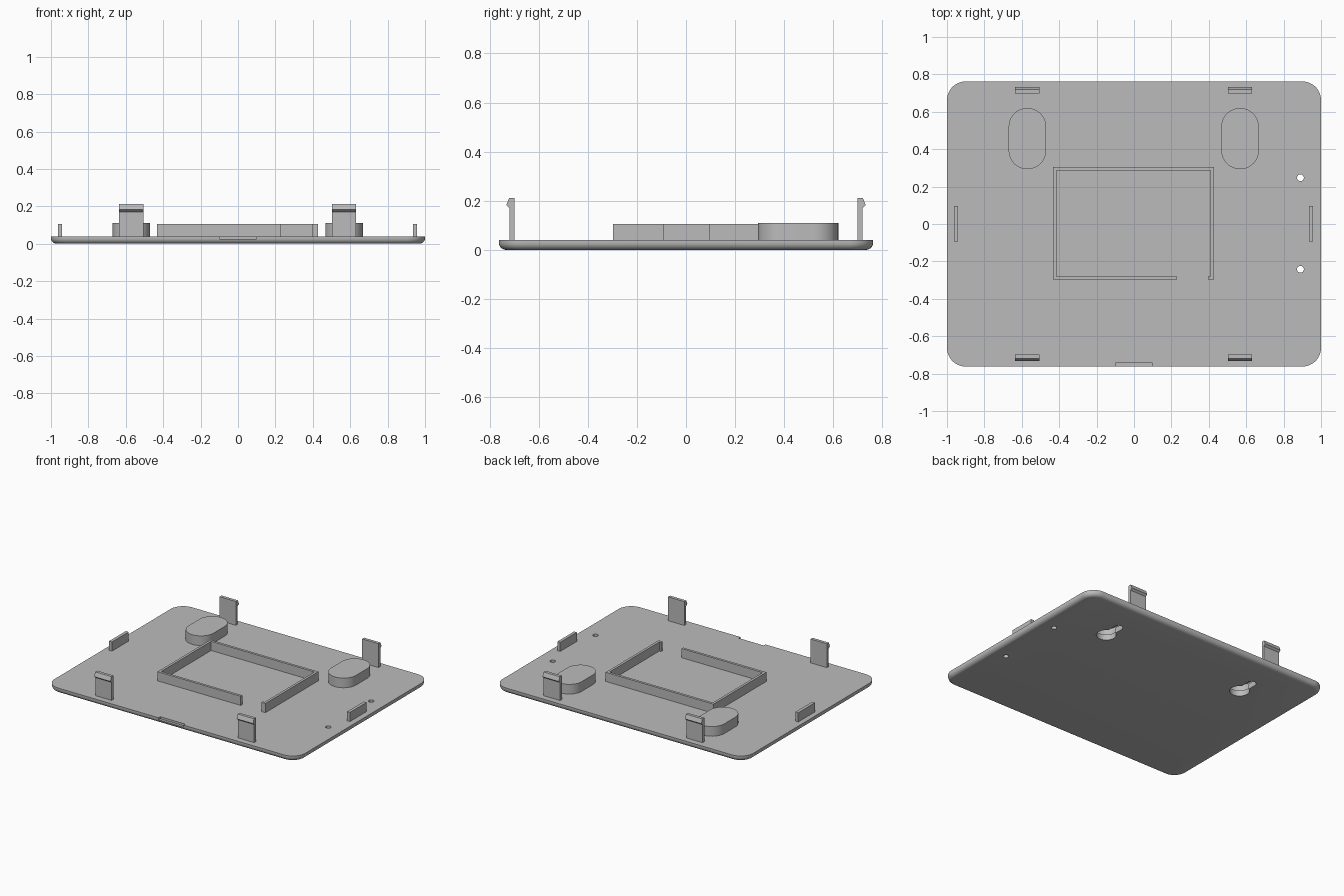
import bpy, bmesh
from math import sin, cos, pi, radians

if "Cube" in bpy.data.objects:
    bpy.data.objects.remove(bpy.data.objects["Cube"], do_unlink=True)

grey = bpy.data.materials.new("plain grey")
grey.use_nodes = True
grey.diffuse_color = (0.5, 0.5, 0.5, 1)
grey.node_tree.nodes["Principled BSDF"].inputs["Base Color"].default_value = (0.5, 0.5, 0.5, 1)

PLATE_TOP = 0.04


def loft(name, rings):
    """Skin a closed solid through rings of equal point count."""
    bm = bmesh.new()
    loops = [[bm.verts.new(p) for p in ring] for ring in rings]
    for low, high in zip(loops, loops[1:]):
        for i in range(len(low)):
            j = (i + 1) % len(low)
            bm.faces.new((low[i], low[j], high[j], high[i]))
    bm.faces.new(loops[0][::-1])
    bm.faces.new(loops[-1])
    bmesh.ops.recalc_face_normals(bm, faces=bm.faces)
    mesh = bpy.data.meshes.new(name)
    bm.to_mesh(mesh)
    bm.free()
    obj = bpy.data.objects.new(name, mesh)
    bpy.context.collection.objects.link(obj)
    mesh.materials.append(grey)
    return obj


def outline(x0, x1, y0, y1, r, z, steps=12):
    """Rounded rectangle ring; a large radius gives a slot or a circle."""
    eps = 0.0001
    cx, cy = (x0 + x1) / 2, (y0 + y1) / 2
    hx, hy = max((x1 - x0) / 2 - r, eps), max((y1 - y0) / 2 - r, eps)
    ring = []
    for q, (sx, sy) in enumerate([(1, 1), (-1, 1), (-1, -1), (1, -1)]):
        for k in range(steps + 1):
            a = (q + k / steps) * pi / 2
            ring.append((cx + sx * hx + r * cos(a), cy + sy * hy + r * sin(a), z))
    return ring


def slot(name, x, y0, y1, r, z0, z1):
    """Upright prism with round ends along y."""
    return loft(name, [outline(x - r, x + r, y0 - r, y1 + r, r, z) for z in (z0, z1)])


def prism(name, points, z0, z1):
    return loft(name, [[(x, y, z) for x, y in points] for z in (z0, z1)])


def box(name, x0, x1, y0, y1, z0, z1):
    return prism(name, [(x0, y0), (x1, y0), (x1, y1), (x0, y1)], z0, z1)


def cut(target, cutter):
    cutter.hide_render = True
    mod = target.modifiers.new("cut", 'BOOLEAN')
    mod.operation, mod.solver, mod.object = 'DIFFERENCE', 'EXACT', cutter
    bpy.context.view_layer.objects.active = target
    bpy.ops.object.modifier_apply(modifier=mod.name)
    bpy.data.objects.remove(cutter, do_unlink=True)


# Back plate with rounded corners and a rounded lower edge
fillet = 0.03
rings = []
for k in range(7):
    a = k / 6 * pi / 2
    d = fillet * (1 - sin(a))
    rings.append(outline(-1 + d, 1 - d, -0.762 + d, 0.762 - d, 0.1 - d, fillet * (1 - cos(a))))
rings.append(outline(-1, 1, -0.762, 0.762, 0.1, PLATE_TOP))
plate = loft("back_plate", rings)

# Front edge notch and two small screw holes
cut(plate, box("notch_cutter", -0.1, 0.1, -0.8, -0.742, 0.025, 0.1))
for y in (0.247, -0.242):
    cut(plate, slot("hole_cutter", 0.89, y, y, 0.018, -0.1, 0.1))

# Hollow hanging housings with keyholes through the plate
smooth = [plate]
for side, x in (("right", -0.57), ("left", 0.567)):
    cut(plate, slot("keyhole_cutter", x, 0.393, 0.393, 0.065, -0.1, 0.1))
    cut(plate, slot("keyhole_slot_cutter", x, 0.393, 0.515, 0.03, -0.1, 0.1))
    housing = slot(side + "_keyhole_housing", x, 0.393, 0.52, 0.1, PLATE_TOP, 0.11)
    cut(housing, slot("cavity_cutter", x, 0.393, 0.52, 0.08, 0.0, 0.092))
    smooth.append(housing)

# Open rectangular rib around the centre
X0, X1, Y0, Y1, T = -0.433, 0.427, -0.298, 0.305, 0.018
prism("centre_rib", [
    (0.23, Y0), (0.23, Y0 + T), (X0 + T, Y0 + T), (X0 + T, Y1 - T),
    (X1 - T, Y1 - T), (X1 - T, Y0 + T), (0.395, Y0 + T), (0.395, Y0),
    (X1, Y0), (X1, Y1), (X0, Y1), (X0, Y0)], PLATE_TOP, 0.106)

# Side tabs
box("right_tab", -0.963, -0.94, -0.093, 0.097, PLATE_TOP, 0.106)
box("left_tab", 0.936, 0.958, -0.093, 0.097, PLATE_TOP, 0.106)

# Snap clips with outward hooks
clip = [(0.698, PLATE_TOP), (0.718, PLATE_TOP), (0.718, 0.17),
        (0.732, 0.182), (0.72, 0.212), (0.698, 0.212)]
for end, sy in (("front", -1), ("back", 1)):
    for side, x in (("right", -0.57), ("left", 0.567)):
        loft(f"{end}_{side}_clip",
             [[(x + dx, sy * y, z) for y, z in clip] for dx in (-0.065, 0.065)])

# Smooth the curved walls, keep edges sharp
bpy.ops.object.select_all(action='DESELECT')
for obj in smooth:
    obj.select_set(True)
bpy.context.view_layer.objects.active = plate
bpy.ops.object.shade_smooth_by_angle(angle=radians(30))
